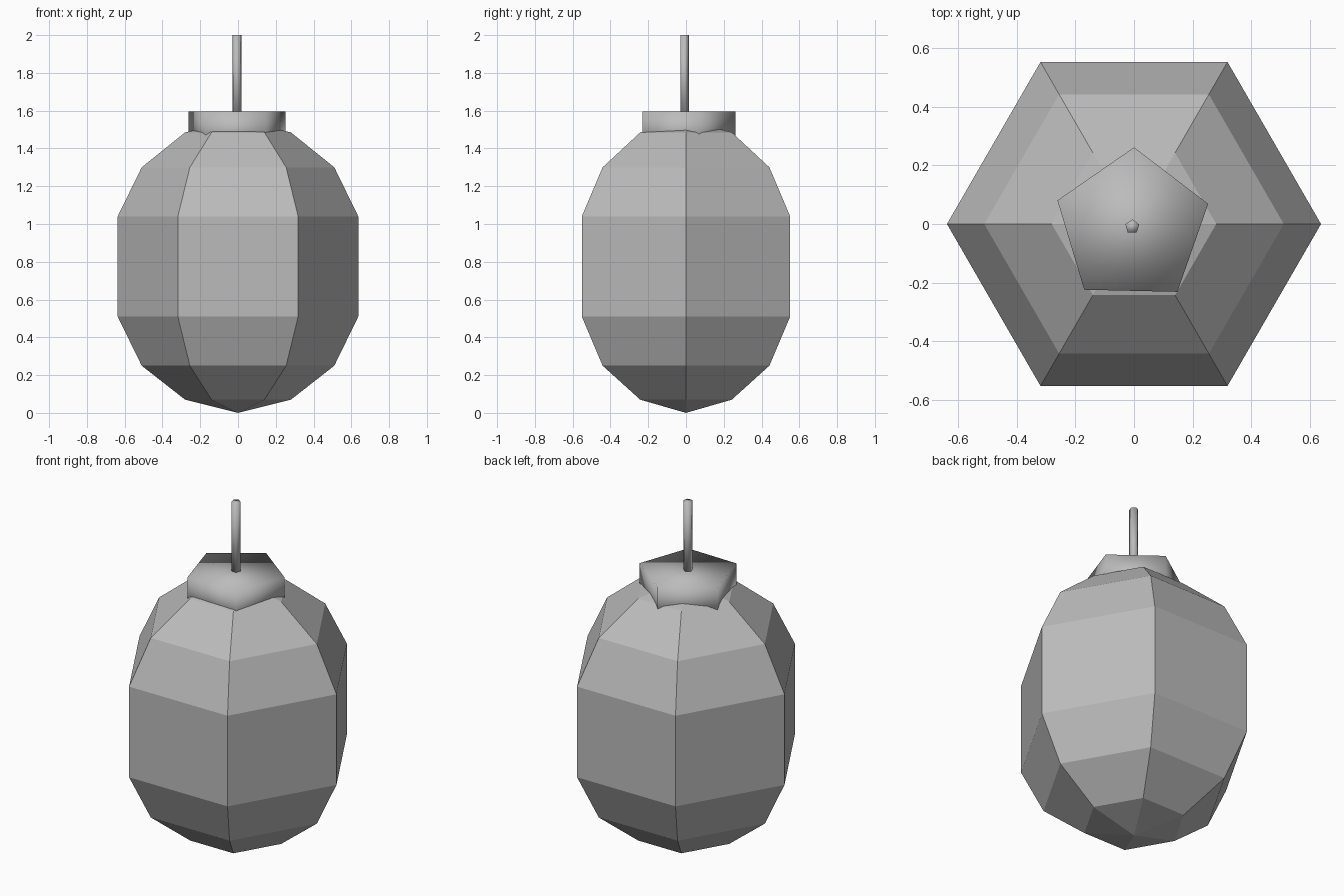
import bpy
import bmesh
from math import cos, sin, pi, radians

cube = bpy.data.objects.get("Cube")
if cube:
    bpy.data.objects.remove(cube, do_unlink=True)

# Single neutral grey
grey = bpy.data.materials.new("plain_grey")
grey.use_nodes = True
GREY = (0.5, 0.5, 0.5, 1)
grey.diffuse_color = GREY
grey.node_tree.nodes["Principled BSDF"].inputs["Base Color"].default_value = GREY


def lathe(name, profile, sides, centre=(0, 0), turn=0.0, smooth=False):
    """Close a (radius, height) profile around a vertical axis."""
    bm = bmesh.new()
    rings = []
    for r, z in profile:
        count = sides if r else 1
        rings.append([bm.verts.new((centre[0] + r * cos(turn + 2 * pi * i / sides),
                                    centre[1] + r * sin(turn + 2 * pi * i / sides), z))
                      for i in range(count)])
    for low, high in zip(rings, rings[1:]):
        for i in range(sides):
            j = (i + 1) % sides
            corners = [low[i % len(low)], low[j % len(low)],
                       high[j % len(high)], high[i % len(high)]]
            bm.faces.new(list(dict.fromkeys(corners)))
    # Flat lids where the profile does not end in a point
    for ring in (rings[0], rings[-1]):
        if len(ring) > 1:
            bm.faces.new(ring)
    bmesh.ops.recalc_face_normals(bm, faces=bm.faces)
    for face in bm.faces:
        face.smooth = smooth
    mesh = bpy.data.meshes.new(name)
    bm.to_mesh(mesh)
    bm.free()
    mesh.materials.append(grey)
    obj = bpy.data.objects.new(name, mesh)
    bpy.context.collection.objects.link(obj)
    return obj


# Faceted six-sided globe
lathe("globe", [(0, 0), (0.28, 0.07), (0.51, 0.25), (0.637, 0.51),
                (0.637, 1.04), (0.51, 1.3), (0.28, 1.485), (0, 1.55)], 6)

# Five-sided cap and hanging rod share one slightly offset axis
AXIS = (-0.006, -0.009)
TURN = radians(88.7)
lathe("cap", [(0.27, 1.41), (0.27, 1.595)], 5, AXIS, TURN, True)
lathe("hanging_rod", [(0.025, 1.56), (0.025, 2)], 5, AXIS, TURN, True)
